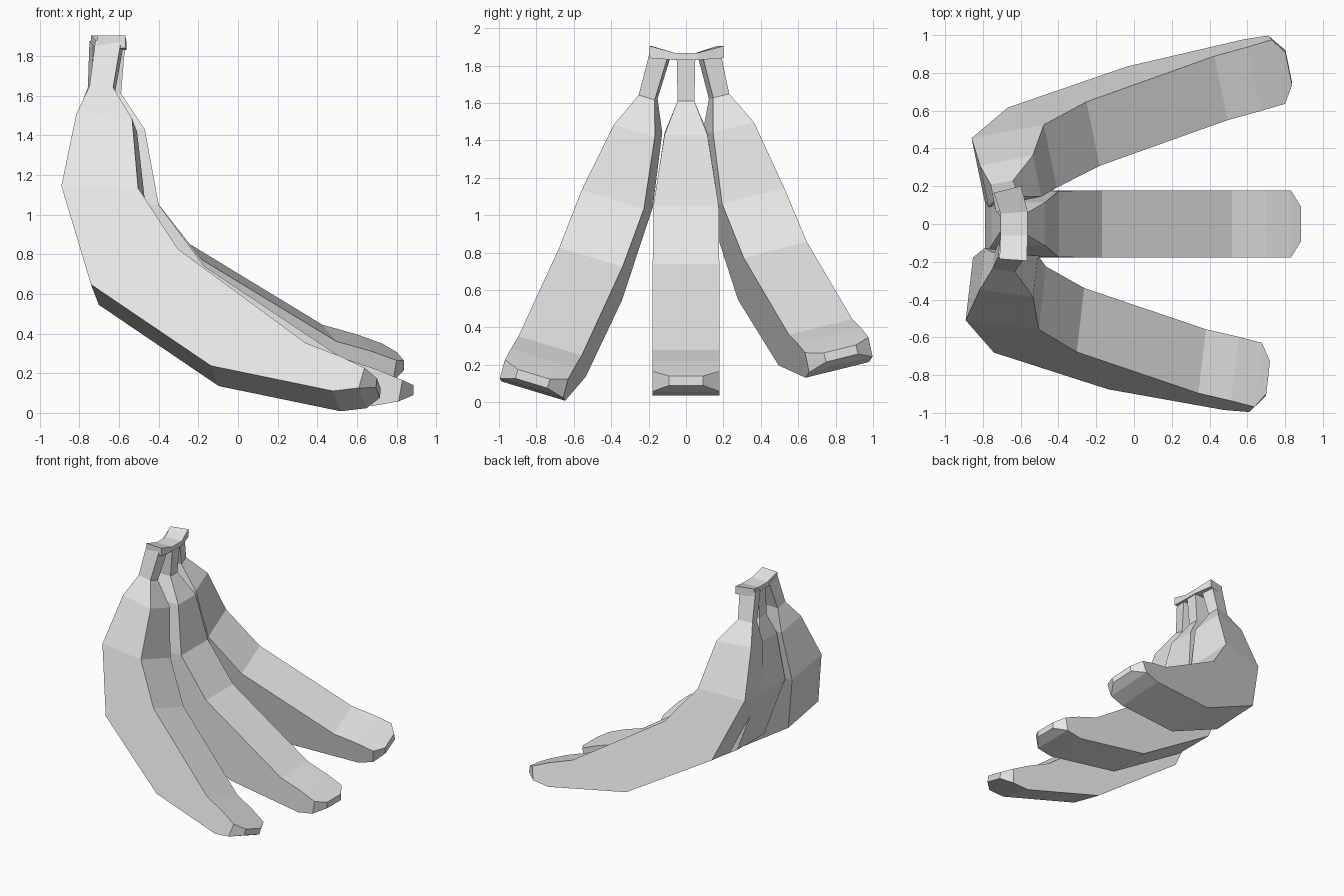
import bpy
import bmesh
from mathutils import Matrix, Vector

cube = bpy.data.objects.get("Cube")
if cube:
    bpy.data.objects.remove(cube, do_unlink=True)

# One flat colour for the whole bunch
GREY = (0.8, 0.8, 0.8, 1.0)
skin = bpy.data.materials.new("light_grey")
skin.use_nodes = True
skin.diffuse_color = GREY
skin.node_tree.nodes["Principled BSDF"].inputs["Base Color"].default_value = GREY


def loft(name, rings, matrix=None):
    """Bridge a run of four-cornered rings into a closed, flat-shaded solid."""
    bm = bmesh.new()
    loops = [[bm.verts.new(corner) for corner in ring] for ring in rings]
    for low, high in zip(loops, loops[1:]):
        for i in range(4):
            j = (i + 1) % 4
            bm.faces.new((low[i], low[j], high[j], high[i]))
    bm.faces.new(loops[0])
    bm.faces.new(loops[-1])
    if matrix:
        bm.transform(matrix)
    bmesh.ops.recalc_face_normals(bm, faces=bm.faces)
    mesh = bpy.data.meshes.new(name)
    bm.to_mesh(mesh)
    bm.free()
    mesh.materials.append(skin)
    obj = bpy.data.objects.new(name, mesh)
    bpy.context.collection.objects.link(obj)
    return obj


# Fruit profile, stem to tip: outer curve (x, z), inner curve (x, z), half width
PROFILE = [
    ((-.70, 1.85), (-.57, 1.85), .05),
    ((-.71, 1.61), (-.59, 1.61), .045),
    ((-.755, 1.44), (-.47, 1.43), .115),
    ((-.79, 1.04), (-.40, 1.05), .175),
    ((-.595, .53), (-.17, .74), .178),
    ((.05, .135), (.52, .28), .178),
    ((.68, .035), (.70, .22), .178),
    ((.81, .058), (.83, .165), .178),
    ((.885, .09), (.885, .14), .09),
]


def fruit_ring(outer, inner, half):
    (ox, oz), (ix, iz) = outer, inner
    return [(ox, -half, oz), (ox, half, oz), (ix, half, iz), (ix, -half, iz)]


def placement(origin, x_axis, z_axis):
    """Rigid placement from an origin and two roughly square axes."""
    x = Vector(x_axis).normalized()
    y = Vector(z_axis).cross(x).normalized()
    rotation = Matrix((x, y, x.cross(y))).transposed().to_4x4()
    return Matrix.Translation(origin) @ rotation


# Three fruits fanned out from the shared stem
FRUITS = {
    "middle_fruit": ((0, 0, 0), (1, 0, 0), (0, 0, 1)),
    "right_fruit": ((-.178, -.737, .06), (.99, -.13, -.05), (.09, .28, .96)),
    "left_fruit": ((-.048, .688, .105), (.98, .19, .05), (0, -.24, .97)),
}
for name, pose in FRUITS.items():
    loft(name, [fruit_ring(*row) for row in PROFILE], placement(*pose))

# Crown joining the stems: y, centre x, top z, bottom z, skew of the section
CROWN = [
    (-.19, -.64, 1.905, 1.84, -.005),
    (-.06, -.635, 1.868, 1.83, 0),
    (.06, -.635, 1.868, 1.83, .005),
    (.183, -.67, 1.905, 1.84, .018),
]
HALF = .072
loft("stem_crown", [
    [(x - HALF, y - skew, low), (x + HALF, y + skew, low),
     (x + HALF, y + skew, top), (x - HALF, y - skew, top)]
    for y, x, top, low, skew in CROWN
])
